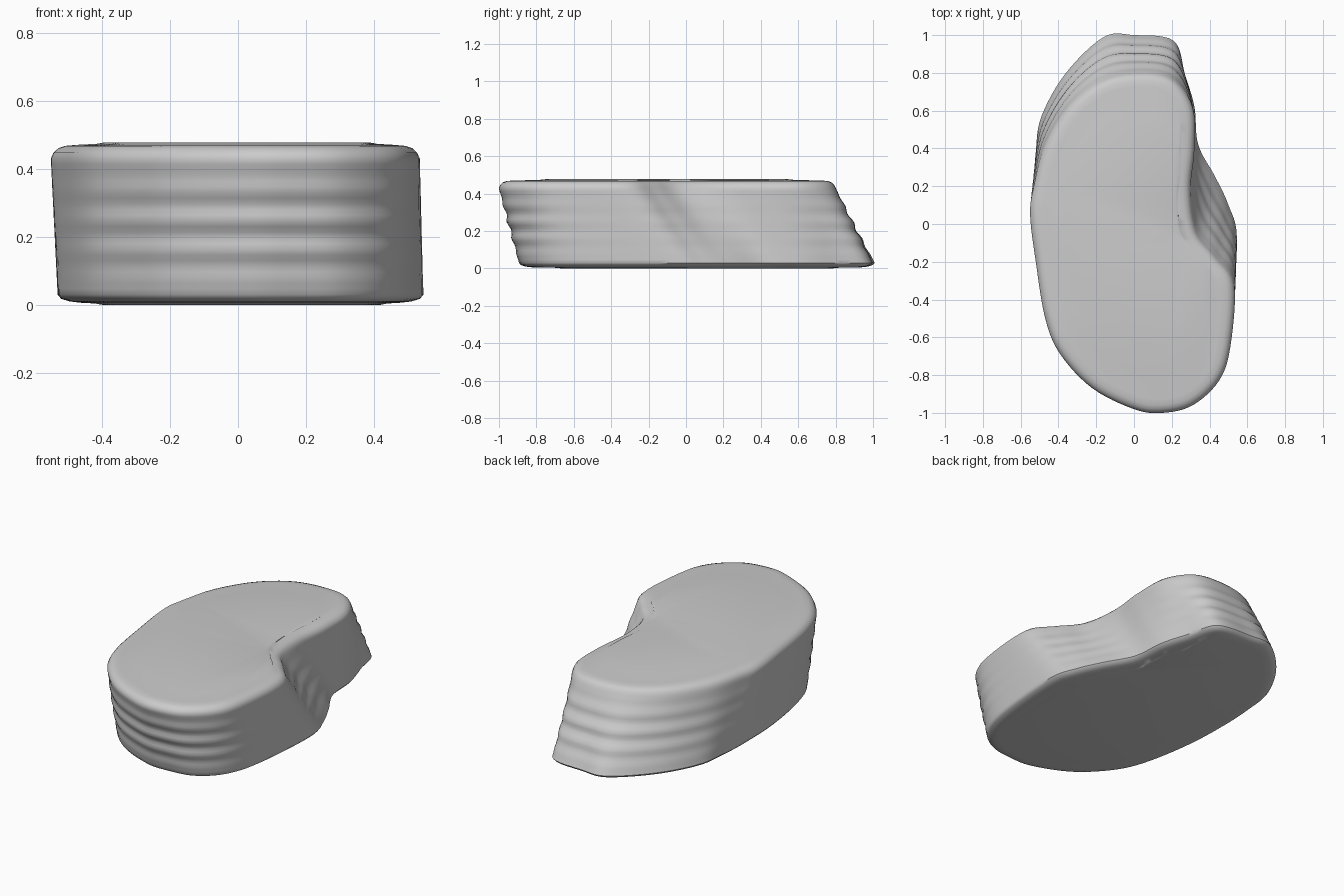
import bpy, bmesh, math
from mathutils import Vector

cube = bpy.data.objects.get("Cube")
if cube:
    bpy.data.objects.remove(cube, do_unlink=True)

# Matching outline points of the slanted stone: upper rim and lower rim
UPPER = [(.15, -1), (.31, -.96), (.45, -.83), (.51, -.65), (.53, -.32),
         (.43, -.17), (.33, -.04), (.30, .18), (.32, .40), (.31, .62),
         (.20, .77), (.02, .80), (-.17, .76), (-.34, .63), (-.47, .42),
         (-.53, .20), (-.55, .05), (-.52, -.2), (-.47, -.5), (-.39, -.69),
         (-.22, -.87), (0, -.98)]
LOWER = [(.15, -.89), (.31, -.86), (.44, -.74), (.51, -.52), (.545, -.08),
         (.50, .10), (.43, .25), (.34, .42), (.32, .62), (.27, .79),
         (.21, .97), (0, 1.0), (-.16, .99), (-.36, .80), (-.49, .57),
         (-.52, .38), (-.53, .18), (-.52, -.1), (-.47, -.4), (-.39, -.6),
         (-.22, -.78), (0, -.88)]
STEPS = 6
HEIGHT = .477
LOW, HIGH = .03, .43


def smooth_loop(points):
    """Closed Catmull-Rom curve through the points."""
    pts = [Vector(p) for p in points]
    n, out = len(pts), []
    for i in range(n):
        a, b, c, d = (pts[(i + k) % n] for k in (-1, 0, 1, 2))
        for s in range(STEPS):
            t = s / STEPS
            out.append(.5 * (2 * b + (c - a) * t + (2*a - 5*b + 4*c - d) * t**2
                             + (3*b - a - 3*c + d) * t**3))
    return out


def offset(loop, distance):
    """Move a loop inwards along its normals."""
    n, out = len(loop), []
    for i, p in enumerate(loop):
        t = (loop[(i + 2) % n] - loop[i - 2]).normalized()
        d = distance(t) if callable(distance) else distance
        out.append(p + Vector((-t.y, t.x)) * d)
    return out


def shrink(loop, factor):
    centre = sum(loop, Vector((0, 0))) / len(loop)
    return [centre + (p - centre) * factor for p in loop]


upper, lower = smooth_loop(UPPER), smooth_loop(LOWER)
rings = []

# Bottom plate and rounded lower edge
rings.append((shrink(lower, .76), 0))
rings.append((shrink(lower, .80), .004))
for inset, z in ((.07, .006), (.035, .010), (.01, .018)):
    rings.append((offset(lower, inset), z))

# Slanted side wall with shallow horizontal ripples on the two ends
ROWS = 24
for r in range(ROWS + 1):
    f = r / ROWS
    z = LOW + (HIGH - LOW) * f
    wave = .007 * math.sin(math.pi * f) * math.sin(z * math.tau / .09)
    loop = [a.lerp(b, f) for a, b in zip(lower, upper)]
    rings.append((offset(loop, lambda t: wave * abs(t.x)), z))

# Rounded upper edge and raised top plate
for inset, z in ((.008, .447), (.022, .460), (.042, .467), (.075, .470)):
    rings.append((offset(upper, inset), z))
rings.append((shrink(upper, .76), .473))
rings.append((shrink(upper, .72), HEIGHT))

# Skin the rings
bm = bmesh.new()
rows = [[bm.verts.new((p.x, p.y, z)) for p in loop] for loop, z in rings]
for a, b in zip(rows, rows[1:]):
    for i in range(len(a)):
        j = (i + 1) % len(a)
        bm.faces.new((a[i], a[j], b[j], b[i]))
bm.faces.new(reversed(rows[0]))
bm.faces.new(rows[-1])
bmesh.ops.recalc_face_normals(bm, faces=bm.faces)

mesh = bpy.data.meshes.new("stone_slab")
bm.to_mesh(mesh)
bm.free()
stone = bpy.data.objects.new("stone_slab", mesh)
bpy.context.collection.objects.link(stone)

# Plain grey stone
grey = bpy.data.materials.new("stone_grey")
grey.use_nodes = True
colour = (.6, .6, .6, 1)
grey.diffuse_color = colour
grey.node_tree.nodes["Principled BSDF"].inputs["Base Color"].default_value = colour
mesh.materials.append(grey)

bpy.context.view_layer.objects.active = stone
stone.select_set(True)
bpy.ops.object.shade_smooth_by_angle(angle=math.radians(40))
